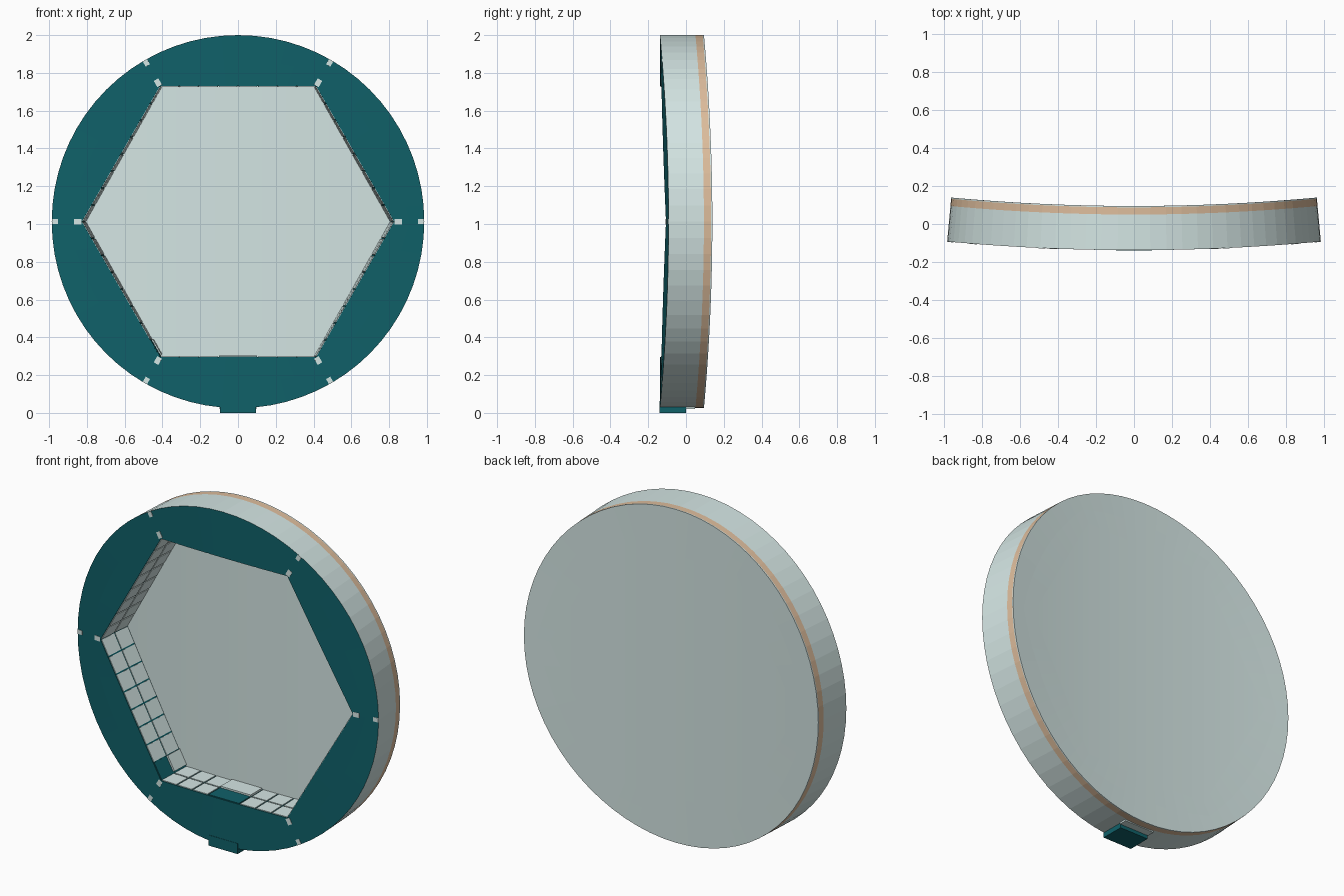
import bpy, bmesh, math

if "Cube" in bpy.data.objects:
    bpy.data.objects.remove(bpy.data.objects["Cube"])

N = 72             # rim sides
R = 0.9875         # rim radius
H = 0.828          # hexagon corner radius
T = 0.233          # thickness
BEND = 10.7        # curvature radius of the whole plate
CZ = 1.0125        # centre height
YF = -0.138        # front surface at the middle


def material(name, rgb):
    m = bpy.data.materials.new(name)
    m.diffuse_color = (*rgb, 1)
    m.use_nodes = True
    m.node_tree.nodes["Principled BSDF"].inputs["Base Color"].default_value = m.diffuse_color
    return m


GREY = material("pale_grey", (0.66, 0.79, 0.775))
TEAL = material("dark_teal", (0.005, 0.119, 0.141))
TAN = material("tan", (0.73, 0.51, 0.335))


def bend(x, d, z):
    """Flat coordinates (across, depth, up) to the curved plate."""
    a = x / BEND
    r = BEND - d
    return (r * math.sin(a), YF + BEND - r * math.cos(a), CZ + z)


def finish(name, bm, mats):
    bmesh.ops.recalc_face_normals(bm, faces=bm.faces[:])
    me = bpy.data.meshes.new(name)
    bm.to_mesh(me)
    bm.free()
    for m in mats:
        me.materials.append(m)
    ob = bpy.data.objects.new(name, me)
    bpy.context.collection.objects.link(ob)
    return ob


def hex_radius(a):
    """Distance from centre to the hexagon edge in direction a."""
    k = (a % (math.pi / 3)) - math.pi / 6
    return H * math.cos(math.pi / 6) / math.cos(k)


def add_box(bm, angle, r0, r1, t0, t1, d0, d1):
    """Box along a radial direction: r = radial, t = tangential, d = depth."""
    c, s = math.cos(angle), math.sin(angle)
    v = [bm.verts.new(bend(r * c - t * s, d, r * s + t * c))
         for r in (r0, r1) for t in (t0, t1) for d in (d0, d1)]
    for f in ((0, 1, 3, 2), (4, 6, 7, 5), (0, 4, 5, 1),
              (2, 3, 7, 6), (0, 2, 6, 4), (1, 5, 7, 3)):
        bm.faces.new([v[i] for i in f])


def box_object(name, mat, *boxes):
    bm = bmesh.new()
    for b in boxes:
        add_box(bm, *b)
    return finish(name, bm, [mat])


angles = [2 * math.pi * i / N for i in range(N)]

# Ring body: closed profile (0 = hexagon edge, 1 = rim; depth) swept around
profile = [(0, 0), (0.5, 0), (1, 0), (1, 0.188), (1, 0.226), (1, T),
           (0.5, T), (0, T)]
slots = [1, 1, 0, 2, 0, 0, 0, 1]    # grey, teal or tan for each profile edge
bm = bmesh.new()
rows = []
for a in angles:
    h = hex_radius(a)
    row = []
    for f, d in profile:
        r = h + (R - h) * f
        row.append(bm.verts.new(bend(r * math.cos(a), d, r * math.sin(a))))
    rows.append(row)
P = len(profile)
for i in range(N):
    p, q = rows[i], rows[(i + 1) % N]
    for j in range(P):
        k = (j + 1) % P
        face = bm.faces.new((p[j], p[k], q[k], q[j]))
        face.material_index = slots[j]
finish("ring_body", bm, [GREY, TEAL, TAN])

# Hexagonal floor: vertical strips so it follows the bend
bm = bmesh.new()
half = N // 2
for d in (T - 0.006, T):
    def point(i):
        a = angles[i % N]
        h = hex_radius(a)
        return bm.verts.new(bend(h * math.cos(a), d, h * math.sin(a)))
    upper = [point(i) for i in range(half + 1)]
    lower = [upper[0]] + [point(N - i) for i in range(1, half)] + [upper[-1]]
    for i in range(half):
        loop = [upper[i], upper[i + 1], lower[i + 1], lower[i]]
        loop = list(dict.fromkeys(loop))
        face = bm.faces.new(loop)
        face.normal_update()
        # front skin looks forward, back skin looks backward
        if (face.normal.y > 0) != (d == T):
            face.normal_flip()
me = bpy.data.meshes.new("floor_panel")
bm.to_mesh(me)
bm.free()
me.materials.append(GREY)
bpy.context.collection.objects.link(bpy.data.objects.new("floor_panel", me))

# Wall tiles: eight by two on each inner wall, teal joints between them
apo = H * math.cos(math.pi / 6)
tile, depth, gap = H / 8, 0.113, 0.004
hatch = {(4, 3), (4, 4), (3, 7)}    # (wall, column) positions taken by hatches
tiles = []
for w in range(6):
    a = math.pi / 6 + w * math.pi / 3
    for c in range(8):
        for row in range(2):
            if (w, c) in hatch:
                continue
            t = -H / 2 + c * tile
            tiles.append((a, apo - 0.004, apo + 0.002, t + gap, t + tile - gap,
                          row * depth + gap, (row + 1) * depth - gap))
box_object("wall_tiles", GREY, *tiles)

# Hatches: teal plate at the front, raised grey block behind it
down = math.radians(270)
side = math.radians(210)
box_object("hatch_plates", TEAL,
           (down, apo - 0.004, apo + 0.002, -0.1, 0.1, 0.004, 0.11),
           (side, apo - 0.004, apo + 0.002, H / 2 - tile, H / 2 - gap, 0.004, 0.11))
box_object("hatch_blocks", GREY,
           (down, apo - 0.011, apo + 0.01, -0.1, 0.1, 0.115, 0.222),
           (side, apo - 0.011, apo + 0.01, H / 2 - tile, H / 2 - 0.01, 0.115, 0.222))

# Foot under the rim
box_object("foot", TEAL, (down, 0.95, CZ, -0.095, 0.095, -0.002, 0.138))
box_object("foot_block", GREY, (down, 0.95, R + 0.004, -0.1, 0.1, 0.138, 0.185))

# Small pale markers at the hexagon corners and along the rim
marks = []
for k in range(6):
    a = k * math.pi / 3
    marks.append((a, 0.83, 0.868, -0.014, 0.014, -0.002, 0.004))
    marks.append((a, 0.955, R - 0.001, -0.013, 0.013, -0.002, 0.004))
box_object("corner_markers", GREY, *marks)
